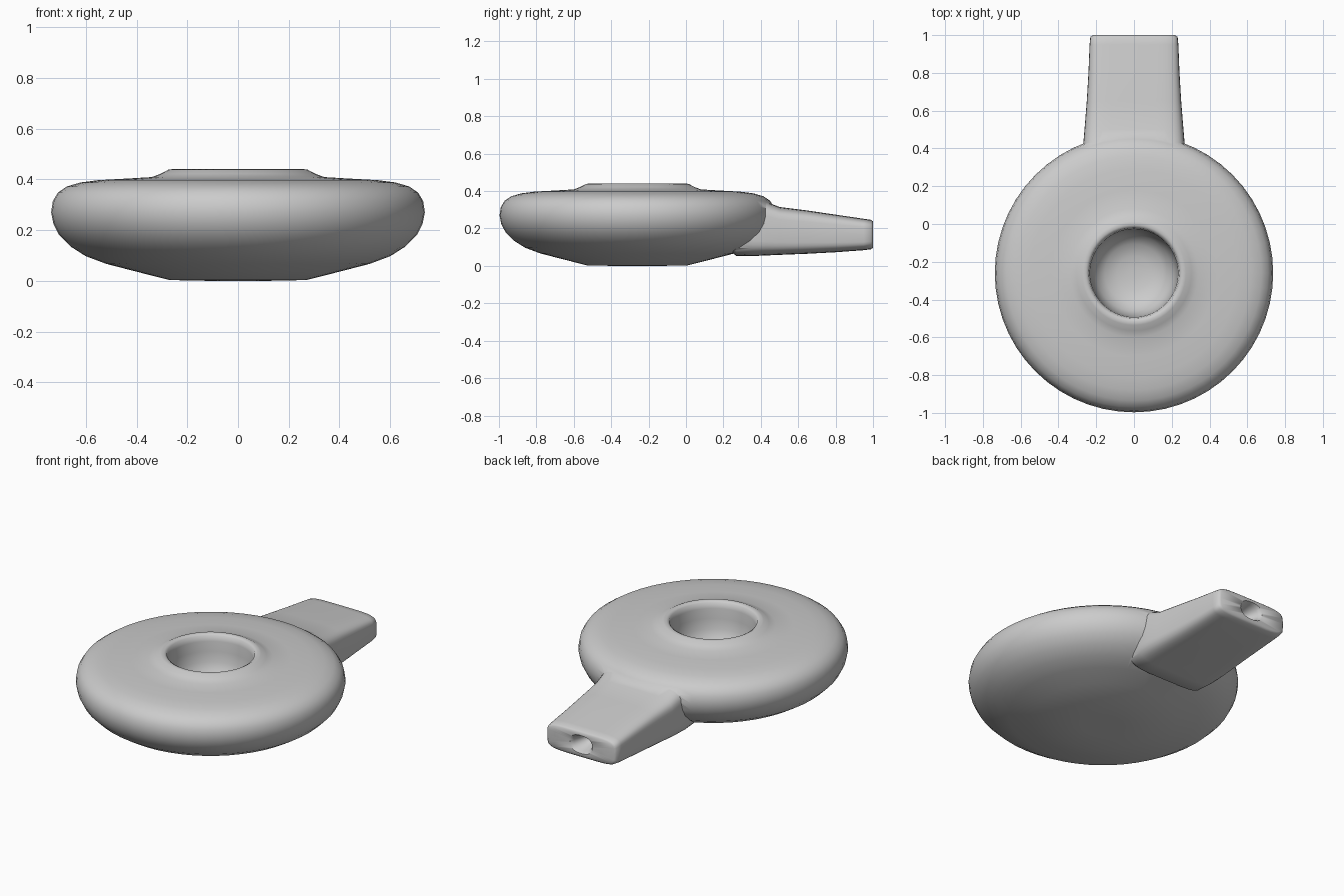
import bpy, bmesh
from math import sin, cos, pi, copysign

if "Cube" in bpy.data.objects:
    bpy.data.objects.remove(bpy.data.objects["Cube"])

CENTRE_Y = -0.26


def make_object(name, rings):
    """Skin a series of closed rings, capping both ends."""
    bm = bmesh.new()
    loops = [[bm.verts.new(p) for p in ring] for ring in rings]
    n = len(loops[0])
    for a, b in zip(loops, loops[1:]):
        for i in range(n):
            j = (i + 1) % n
            bm.faces.new((a[i], a[j], b[j], b[i]))
    bm.faces.new(loops[0][::-1])
    bm.faces.new(loops[-1])
    bmesh.ops.recalc_face_normals(bm, faces=bm.faces)
    mesh = bpy.data.meshes.new(name)
    bm.to_mesh(mesh)
    bm.free()
    obj = bpy.data.objects.new(name, mesh)
    bpy.context.collection.objects.link(obj)
    return obj


def circle(r, z, n=56):
    return [(r * cos(2 * pi * i / n), CENTRE_Y + r * sin(2 * pi * i / n), z)
            for i in range(n)]


def section(y, half_w, z0, z1, power=0.4, n=40):
    """Rounded rectangle standing across the spout."""
    pts = []
    for i in range(n):
        c, s = cos(2 * pi * i / n), sin(2 * pi * i / n)
        x = half_w * copysign(abs(c) ** power, c)
        z = (z0 + z1) / 2 + (z1 - z0) / 2 * copysign(abs(s) ** power, s)
        pts.append((x, y, z))
    return pts


# Round body: outer shell, raised filler rim, then the bowl inside
profile = [(0.12, 0.0), (0.27, 0.003), (0.40, 0.036), (0.52, 0.067),
           (0.60, 0.097), (0.66, 0.135), (0.705, 0.18), (0.728, 0.225),
           (0.737, 0.27), (0.73, 0.315), (0.71, 0.348), (0.675, 0.372),
           (0.62, 0.388), (0.55, 0.397), (0.44, 0.403), (0.34, 0.409),
           (0.305, 0.422), (0.275, 0.438), (0.255, 0.441), (0.24, 0.432),
           (0.233, 0.40), (0.23, 0.34), (0.222, 0.28), (0.20, 0.225),
           (0.155, 0.185), (0.09, 0.165), (0.03, 0.16)]
body = make_object("lamp_body", [circle(r, z) for r, z in profile])

# Tapered spout, ending in a small sunken wick hole
spout_sections = [(0.20, 0.22, 0.11, 0.33), (0.27, 0.26, 0.052, 0.365),
                  (0.36, 0.27, 0.053, 0.367), (0.43, 0.268, 0.056, 0.342),
                  (0.50, 0.262, 0.059, 0.315), (0.65, 0.25, 0.065, 0.296),
                  (0.80, 0.241, 0.073, 0.274), (0.95, 0.235, 0.084, 0.252),
                  (0.99, 0.231, 0.089, 0.246), (1.0, 0.217, 0.098, 0.238)]
rings = [section(*s) for s in spout_sections]
rings += [section(1.0, 0.075, 0.115, 0.222, 0.8),
          section(0.98, 0.06, 0.123, 0.214, 1.0),
          section(0.92, 0.04, 0.137, 0.2, 1.0),
          section(0.89, 0.01, 0.16, 0.18, 1.0)]
spout = make_object("spout", rings)

# Fuse spout into body
union = body.modifiers.new("join_spout", 'BOOLEAN')
union.operation = 'UNION'
union.solver = 'EXACT'
union.object = spout
bpy.context.view_layer.objects.active = body
body.select_set(True)
bpy.ops.object.modifier_apply(modifier=union.name)
bpy.data.objects.remove(spout, do_unlink=True)
bpy.ops.object.shade_smooth_by_angle(angle=0.9)
